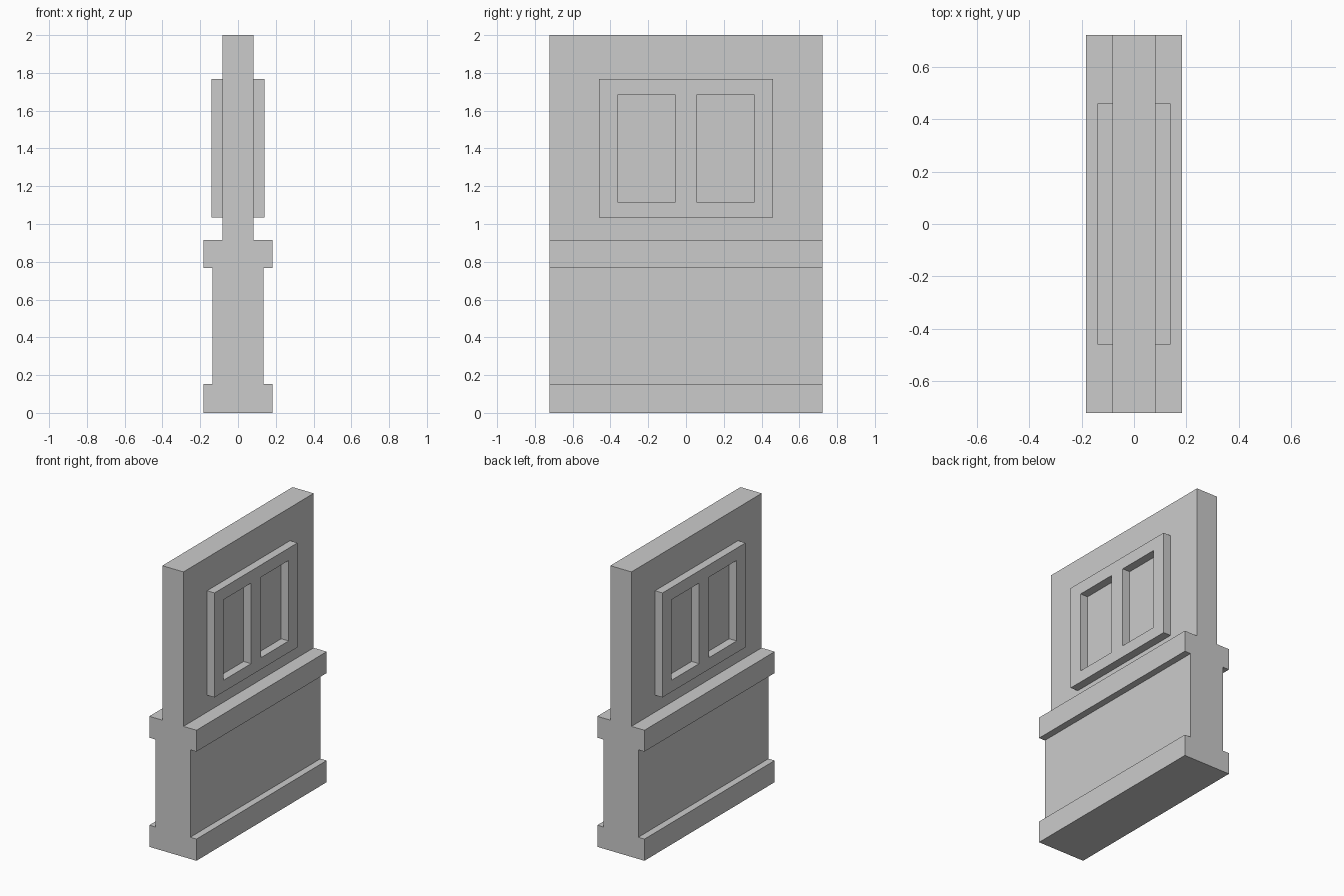
import bpy, bmesh

if "Cube" in bpy.data.objects:
    bpy.data.objects.remove(bpy.data.objects["Cube"])

HALF_LEN = 0.722
WALL_X = 0.082
FRAME_X = 0.14


def finish(name, bm):
    bmesh.ops.recalc_face_normals(bm, faces=bm.faces)
    mesh = bpy.data.meshes.new(name)
    bm.to_mesh(mesh)
    bm.free()
    obj = bpy.data.objects.new(name, mesh)
    bpy.context.collection.objects.link(obj)
    return obj


def extrude(bm, faces, vec):
    res = bmesh.ops.extrude_face_region(bm, geom=faces, use_keep_orig=True)
    verts = [g for g in res["geom"] if isinstance(g, bmesh.types.BMVert)]
    bmesh.ops.translate(bm, verts=verts, vec=vec)


# Wall: stepped half profile (x, z) mirrored and extruded along y
half = [(0.183, 0), (0.183, 0.152), (0.135, 0.152), (0.135, 0.766),
        (0.183, 0.766), (0.183, 0.916), (WALL_X, 0.916), (WALL_X, 2.0)]
profile = half + [(-x, z) for x, z in reversed(half)]
bm = bmesh.new()
end = bm.faces.new([bm.verts.new((x, -HALF_LEN, z)) for x, z in profile])
extrude(bm, [end], (0, 2 * HALF_LEN, 0))
finish("wall", bm)


# Window frame: a grid of cells with the two pane openings left out
def window_frame(name, side):
    ys = [-0.46, -0.362, -0.055, 0.055, 0.362, 0.46]
    zs = [1.035, 1.117, 1.682, 1.768]
    bm = bmesh.new()
    grid = [[bm.verts.new((side * WALL_X, y, z)) for z in zs] for y in ys]
    faces = []
    for i in range(len(ys) - 1):
        for j in range(len(zs) - 1):
            if j == 1 and i in (1, 3):
                continue
            faces.append(bm.faces.new((grid[i][j], grid[i + 1][j],
                                       grid[i + 1][j + 1], grid[i][j + 1])))
    extrude(bm, faces, (side * (FRAME_X - WALL_X), 0, 0))
    finish(name, bm)


window_frame("window_frame_right", 1)
window_frame("window_frame_left", -1)
